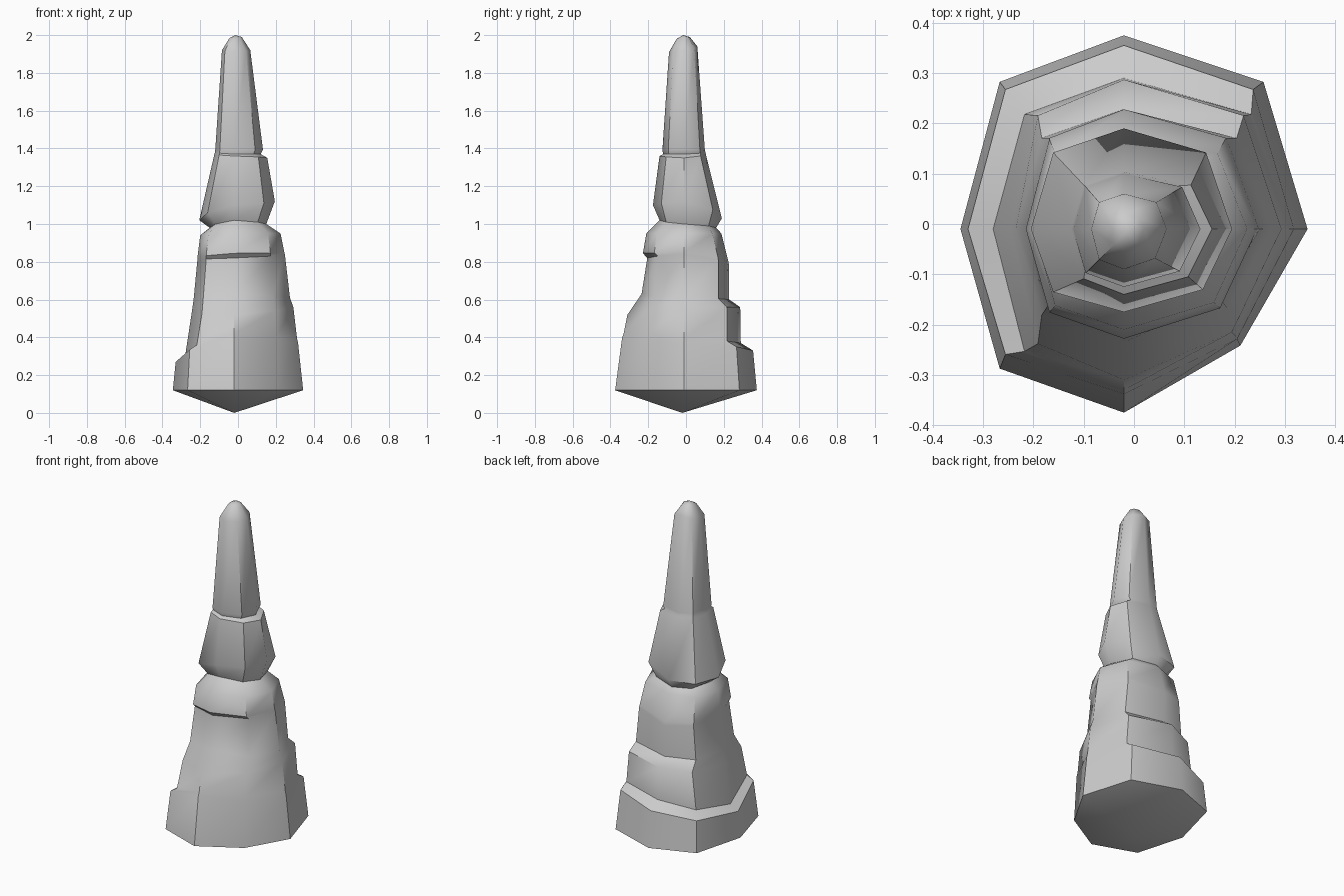
import bpy, bmesh, math

if "Cube" in bpy.data.objects:
    bpy.data.objects.remove(bpy.data.objects["Cube"])

# Silhouette rings: left x,z / right x,z / front y,z / back y,z
RINGS = [
    (-.345, .12, .345, .12, -.375, .12, .375, .12),
    (-.33, .27, .318, .37, -.338, .40, .355, .33),
    (-.28, .30, .313, .39, -.33, .42, .29, .37),
    (-.245, .53, .293, .56, -.31, .52, .287, .56),
    (-.235, .60, .275, .61, -.235, .63, .228, .60),
    (-.215, .81, .248, .84, -.205, .82, .228, .78),
    (-.215, .82, .245, .85, -.228, .845, .225, .80),
    (-.20, .94, .225, .95, -.21, .95, .187, .95),
    (-.15, .98, .15, 1.0, -.14, 1.02, .16, .98),
    (-.205, 1.02, .195, 1.12, -.175, 1.10, .19, 1.03),
    (-.125, 1.37, .155, 1.35, -.14, 1.36, .105, 1.37),
    (-.122, 1.38, .12, 1.37, -.12, 1.37, .103, 1.38),
    (-.12, 1.40, .132, 1.395, -.125, 1.39, .10, 1.39),
    (-.085, 1.92, .065, 1.92, -.09, 1.91, .06, 1.94),
    (-.045, 1.985, .02, 1.99, -.05, 1.98, .02, 1.99),
]
CX, CY = -.02, -.01


def ring_points(ring):
    """Eight corners: four silhouette points and the diagonals between them."""
    xl, zl, xr, zr, yf, zf, yb, zb = ring
    sides = [(xr, CY, zr), (CX, yb, zb), (xl, CY, zl), (CX, yf, zf)]
    pts = []
    for k in range(4):
        a, b = sides[k], sides[(k + 1) % 4]
        pts.append(a)
        z = (a[2] + b[2]) / 2
        f = .76
        if k == 3:  # front right corner is cut back near the foot
            f = min(.73, .62 + .12 * z)
        pts.append((CX + f * (a[0] + b[0] - 2 * CX),
                    CY + f * (a[1] + b[1] - 2 * CY), z))
    return pts


bm = bmesh.new()
loops = [[bm.verts.new(p) for p in ring_points(r)] for r in RINGS]
foot = bm.verts.new((CX, -.02, 0))
tip = bm.verts.new((-.015, -.015, 2.0))
# Rock walls, pointed foot and rounded tip
for j in range(8):
    n = (j + 1) % 8
    bm.faces.new((foot, loops[0][n], loops[0][j]))
    bm.faces.new((loops[-1][j], loops[-1][n], tip))
    for lo, hi in zip(loops, loops[1:]):
        bm.faces.new((lo[j], lo[n], hi[n], hi[j]))
bmesh.ops.recalc_face_normals(bm, faces=bm.faces)
mesh = bpy.data.meshes.new("stalagmite")
bm.to_mesh(mesh)
bm.free()
obj = bpy.data.objects.new("stalagmite", mesh)
bpy.context.collection.objects.link(obj)
bpy.context.view_layer.objects.active = obj
obj.select_set(True)
bpy.ops.object.shade_smooth_by_angle(angle=math.radians(45))
